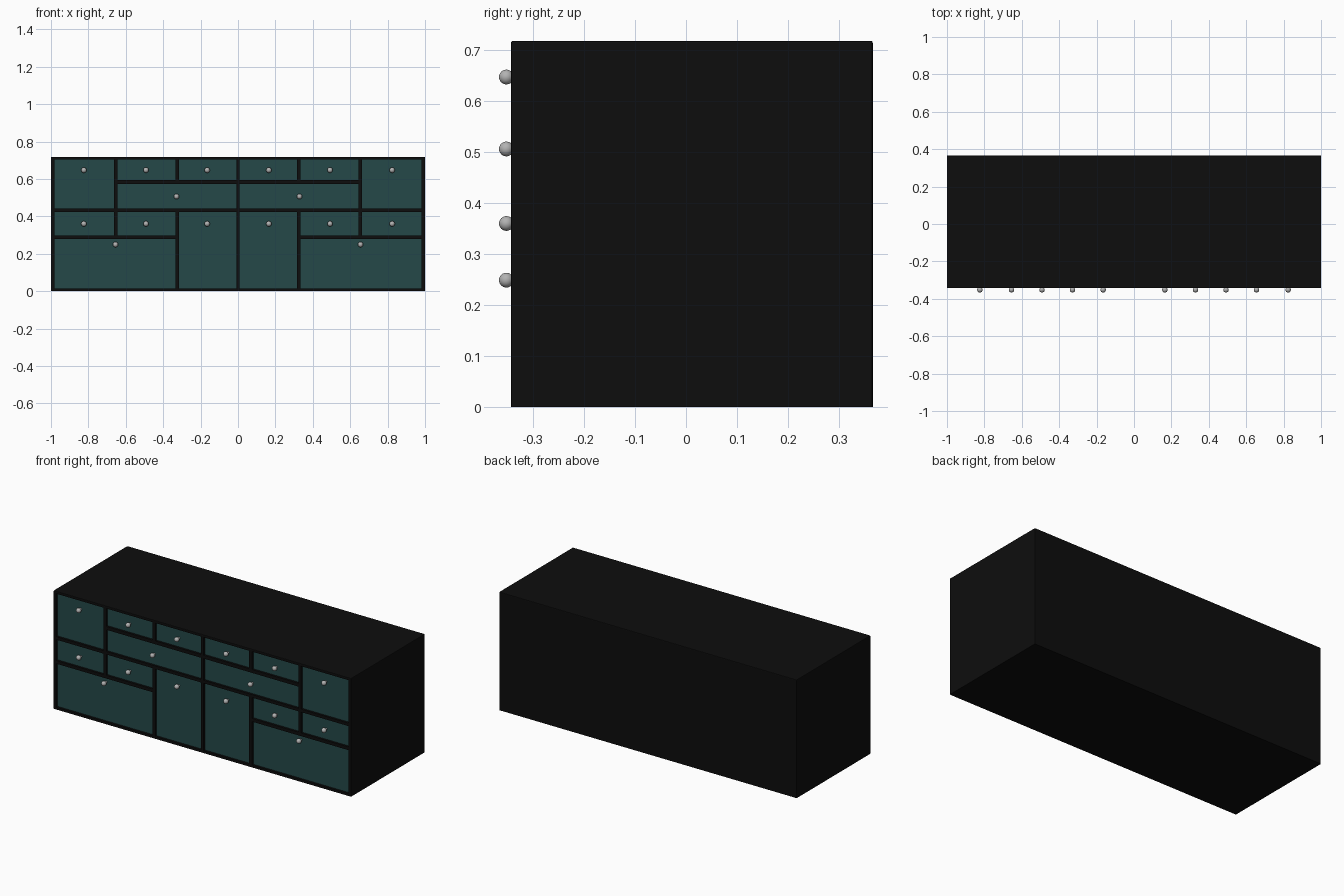
import bpy, bmesh
from mathutils import Matrix, Vector

if "Cube" in bpy.data.objects:
    bpy.data.objects.remove(bpy.data.objects["Cube"])

FRONT, BACK, TOP = -0.343, 0.366, 0.718
RECESS = 0.013


def material(name, color):
    m = bpy.data.materials.new(name)
    m.diffuse_color = (*color, 1)
    m.use_nodes = True
    m.node_tree.nodes["Principled BSDF"].inputs["Base Color"].default_value = m.diffuse_color
    return m


def add_box(bm, lo, hi):
    lo, hi = Vector(lo), Vector(hi)
    mat = Matrix.Translation((lo + hi) / 2) @ Matrix.Diagonal((*(hi - lo), 1))
    bmesh.ops.create_cube(bm, size=1, matrix=mat)


def make_object(name, bm, mat):
    mesh = bpy.data.meshes.new(name)
    bm.to_mesh(mesh)
    bm.free()
    if mat:
        mesh.materials.append(mat)
    ob = bpy.data.objects.new(name, mesh)
    bpy.context.collection.objects.link(ob)
    return ob


black = material("black_frame", (0.004, 0.004, 0.004))
teal = material("teal_front", (0.018, 0.065, 0.065))
metal = material("knob_metal", (0.45, 0.45, 0.45))

# Left-half drawers: x range, z range, knob x and z (mirrored to the right)
A, B, C = (-0.981, -0.664), (-0.645, -0.335), (-0.315, -0.009)
R1, R2, R3, R4 = (0.594, 0.703), (0.442, 0.574), (0.297, 0.424), (0.014, 0.278)
layout = [
    (A, (R2[0], R1[1]), -0.824, 0.647),
    (B, R1, -0.492, 0.647),
    (C, R1, -0.165, 0.647),
    ((B[0], C[1]), R2, -0.329, 0.506),
    (A, R3, -0.824, 0.36),
    (B, R3, -0.492, 0.36),
    ((A[0], B[1]), R4, -0.655, 0.249),
    (C, (R4[0], R3[1]), -0.165, 0.36),
]
drawers = layout + [((-x[1], -x[0]), z, -kx, kz) for x, z, kx, kz in layout]

# Carcass with softened edges
bm = bmesh.new()
add_box(bm, (-1, FRONT, 0), (1, BACK, TOP))
edges = [e for e in bm.edges if max(v.co.z for v in e.verts) > 0.1]
bmesh.ops.bevel(bm, geom=edges, offset=0.004, segments=2, profile=0.5, affect='EDGES')
carcass = make_object("carcass", bm, black)

# Openings cut into the front
bm = bmesh.new()
for (x0, x1), (z0, z1), _, _ in drawers:
    add_box(bm, (x0, FRONT - 0.05, z0), (x1, FRONT + 0.04, z1))
cutter = make_object("opening_cutter", bm, black)
cutter.hide_render = True
cutter.hide_set(True)
cut = carcass.modifiers.new("openings", 'BOOLEAN')
cut.operation, cut.solver, cut.object = 'DIFFERENCE', 'EXACT', cutter

for i, ((x0, x1), (z0, z1), kx, kz) in enumerate(drawers, 1):
    # Recessed drawer front
    bm = bmesh.new()
    add_box(bm, (x0, FRONT + RECESS, z0), (x1, FRONT + 0.039, z1))
    make_object(f"drawer_front_{i}", bm, teal)

    # Round knob on a short stem
    bm = bmesh.new()
    bmesh.ops.create_uvsphere(bm, u_segments=24, v_segments=12, radius=0.0145,
                              matrix=Matrix.Translation((kx, -0.352, kz)))
    stem = Matrix.Translation((kx, -0.335, kz)) @ Matrix.Rotation(1.570796, 4, 'X')
    bmesh.ops.create_cone(bm, cap_ends=True, segments=16, radius1=0.006,
                          radius2=0.006, depth=0.02, matrix=stem)
    for f in bm.faces:
        f.smooth = len(f.verts) < 5
    make_object(f"knob_{i}", bm, metal)
